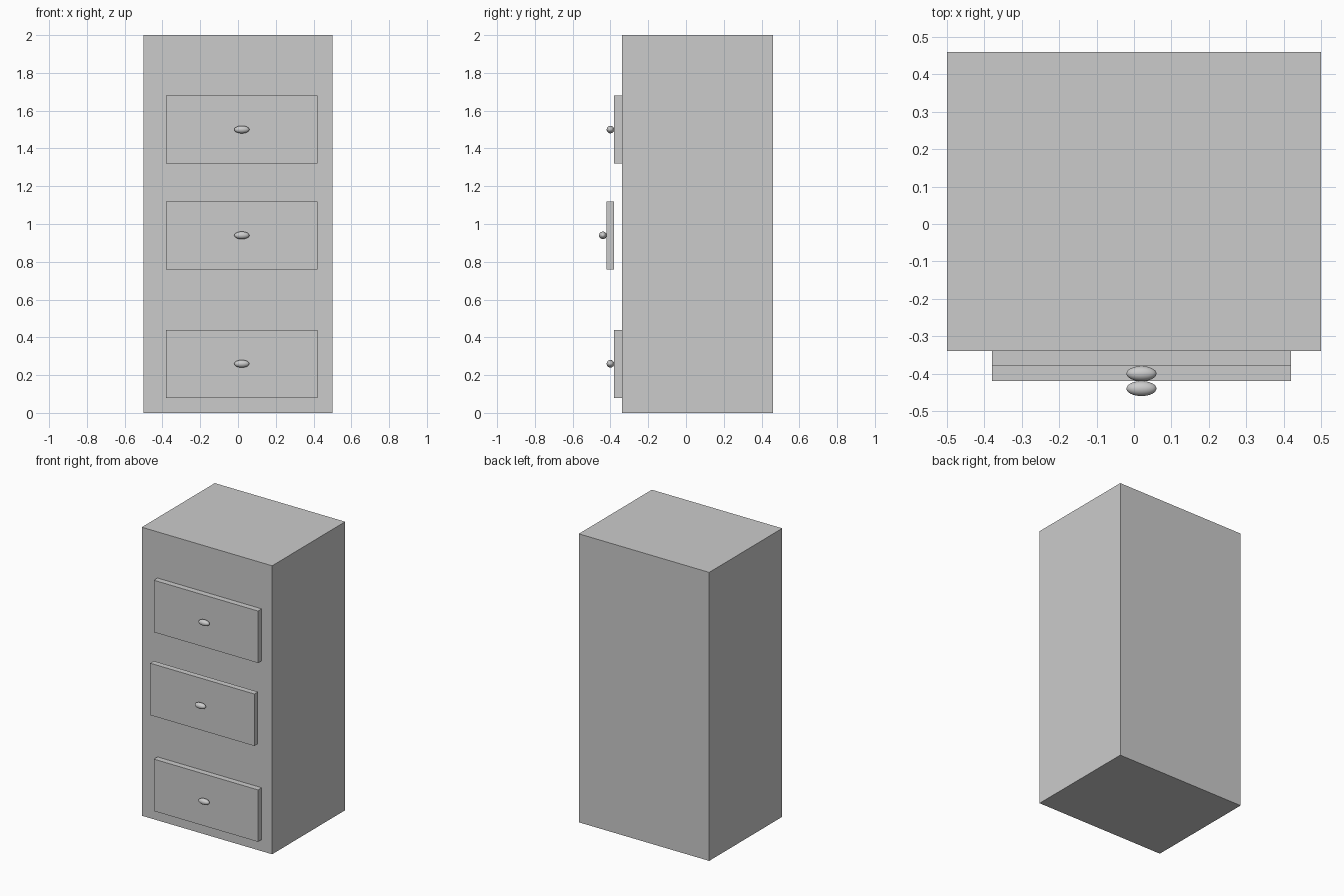
import bpy

if "Cube" in bpy.data.objects:
    bpy.data.objects.remove(bpy.data.objects["Cube"])


def box(name, lo, hi):
    """Box spanning two opposite corners."""
    centre = [(a + b) / 2 for a, b in zip(lo, hi)]
    bpy.ops.mesh.primitive_cube_add(size=1, location=centre)
    ob = bpy.context.object
    ob.name = name
    ob.scale = [b - a for a, b in zip(lo, hi)]
    bpy.ops.object.transform_apply(location=False, rotation=False, scale=True)
    return ob


def knob(name, centre):
    """Smooth oval handle, wider than it is tall."""
    bpy.ops.mesh.primitive_uv_sphere_add(segments=32, ring_count=16, radius=0.02, location=centre)
    ob = bpy.context.object
    ob.name = name
    ob.scale = (2, 1, 1)
    bpy.ops.object.transform_apply(location=False, rotation=False, scale=True)
    bpy.ops.object.shade_smooth()
    return ob


# Cabinet body
box("cabinet_body", (-0.5, -0.34, 0), (0.5, 0.46, 2))

# Drawer fronts and knobs; the middle drawer is pulled slightly forward
for label, bottom, back in (("bottom", 0.08, -0.34),
                            ("middle", 0.76, -0.38),
                            ("top", 1.32, -0.34)):
    front = back - 0.04
    box(f"{label}_drawer_front", (-0.38, front, bottom), (0.42, back, bottom + 0.36))
    knob(f"{label}_drawer_knob", (0.02, front - 0.02, bottom + 0.18))
